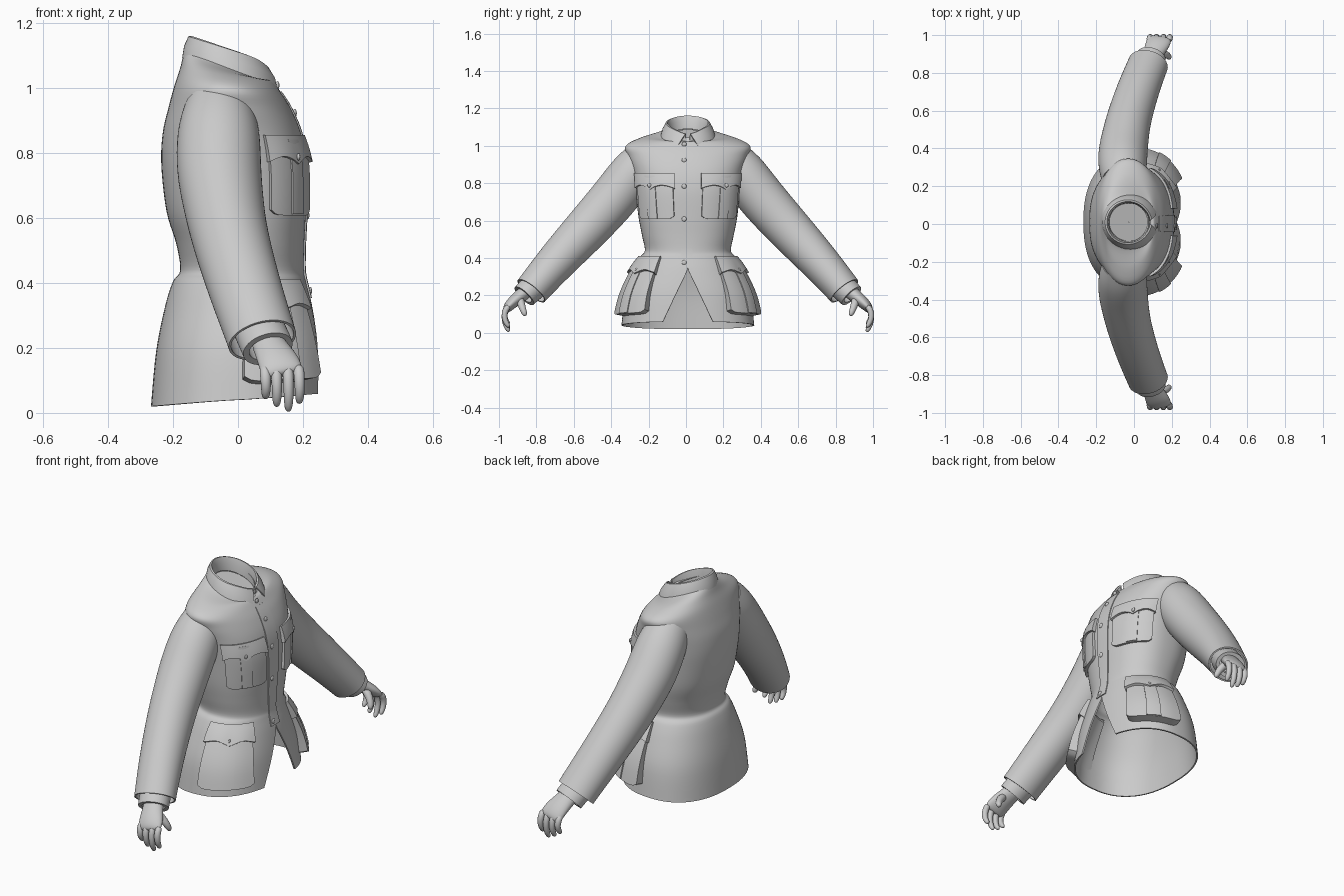
import bpy, math
from mathutils import Vector

if "Cube" in bpy.data.objects:
    bpy.data.objects.remove(bpy.data.objects["Cube"])

CY = 0.01  # symmetry plane of the garment

# torso sections: z, back x, front x, half width, roundness, front tilt
ROWS = [(.04, -.268, .258, .355, 2.35, .02), (.20, -.252, .247, .335, 2.3, .01),
        (.33, -.224, .228, .29, 2.2, 0), (.405, -.200, .210, .254, 2.2, 0),
        (.44, -.178, .204, .230, 2.2, 0), (.52, -.19, .205, .245, 2.3, 0),
        (.62, -.220, .210, .264, 2.4, 0), (.76, -.236, .212, .280, 2.45, 0),
        (.86, -.232, .195, .297, 2.4, 0), (.94, -.214, .162, .322, 2.25, 0),
        (1.0, -.195, .13, .332, 2.1, -.01), (1.042, -.178, .105, .25, 2, -.02),
        (1.065, -.165, .09, .14, 2, -.045), (1.09, -.145, .078, .108, 2, -.045)]


def catmull(seq, t):
    i = min(int(t), len(seq) - 2)
    f = t - i
    p = [seq[max(0, min(len(seq) - 1, i + k))] for k in (-1, 0, 1, 2)]
    return [.5 * (2 * b + (c - a) * f + (2 * a - 5 * b + 4 * c - d) * f * f
            + (3 * b - a - 3 * c + d) * f ** 3) for a, b, c, d in zip(*p)]


def t_of(z):
    for i in range(len(ROWS) - 1):
        if z <= ROWS[i + 1][0]:
            return max(0, i + (z - ROWS[i][0]) / (ROWS[i + 1][0] - ROWS[i][0]))
    return len(ROWS) - 1


def surf(th, t, off=0):
    z, xb, xf, w, n, tilt = catmull(ROWS, t)
    c, s = math.cos(th), math.sin(th)
    ax = (xf - xb) / 2
    pw = lambda q: math.copysign(abs(q) ** (2 / n), q)
    nrm = Vector((c * w, s * ax, 0)).normalized() * off
    return Vector(((xb + xf) / 2 + ax * pw(c), w * pw(s), z + tilt * c)) + nrm


def theta(y, t):
    w, n = catmull(ROWS, t)[3:5]
    return math.copysign(math.asin(min(1, abs(y) / w) ** (n / 2)), y)


def grid(name, rows, closed=False, thick=0, subsurf=0, mirror=False, caps=False, angle=40):
    m = len(rows[0])
    verts = [p for r in rows for p in r]
    faces = [(r * m + c, r * m + (c + 1) % m, (r + 1) * m + (c + 1) % m, (r + 1) * m + c)
             for r in range(len(rows) - 1) for c in range(m if closed else m - 1)]
    if caps:
        faces += [tuple(range(m))[::-1], tuple(range(len(verts) - m, len(verts)))]
    me = bpy.data.meshes.new(name)
    me.from_pydata(verts, [], faces)
    ob = bpy.data.objects.new(name, me)
    bpy.context.collection.objects.link(ob)
    ob.location.y = CY
    if subsurf:
        ob.modifiers.new("smooth", 'SUBSURF').levels = subsurf
    if thick:
        so = ob.modifiers.new("thickness", 'SOLIDIFY')
        so.thickness, so.offset = thick, -1
    if mirror:
        mi = ob.modifiers.new("mirror", 'MIRROR')
        mi.use_axis = (False, True, False)
        mi.use_mirror_merge = False
    finish(ob, angle)
    return ob


def finish(ob, angle=40):
    bpy.ops.object.select_all(action='DESELECT')
    ob.select_set(True)
    bpy.context.view_layer.objects.active = ob
    bpy.ops.object.convert(target='MESH')
    bpy.ops.object.shade_smooth_by_angle(angle=math.radians(angle))


def loft(name, secs, sides=16, **kw):
    # each section: x, y, z, radius along x, radius across
    rows = []
    for i, s in enumerate(secs):
        t = (Vector(secs[min(i + 1, len(secs) - 1)][:3]) - Vector(secs[max(i - 1, 0)][:3])).normalized()
        u = Vector((1, 0, 0))
        u = (u - t * u.dot(t)).normalized()
        v = t.cross(u)
        rows.append([Vector(s[:3]) + u * s[3] * math.cos(a) + v * s[4] * math.sin(a)
                     for a in (2 * math.pi * k / sides for k in range(sides))])
    return grid(name, rows, closed=True, mirror=True, **kw)


def panel(name, a0, a1, z0, z1, off0, off1, low=lambda u: 0, mirror=True, nu=16, nv=10):
    # patch lying on the torso surface, offsets given at bottom and top
    rows = []
    for j in range(nv + 1):
        v = j / nv
        row = []
        for i in range(nu + 1):
            u = i / nu
            zb = z0 + low(u)
            row.append(surf(a0 + (a1 - a0) * u, t_of(zb + (z1 - zb) * v), off0 + (off1 - off0) * v))
        rows.append(row)
    return grid(name, rows, thick=max(off0, off1) + .004, mirror=mirror)


def button(name, x, y, z, r):
    bpy.ops.mesh.primitive_uv_sphere_add(segments=16, ring_count=8, radius=r, location=(x, y, z))
    bpy.context.object.name = name
    bpy.context.object.scale.x = .5
    finish(bpy.context.object)


# jacket body with an inverted V opening in the skirt front
body = []
for j in range(66):
    t = (len(ROWS) - 1) * j / 65
    gap = max(0, .125 * (.34 - catmull(ROWS, t)[0]) / .28)
    a = theta(gap, t)
    body.append([surf(a + (2 * math.pi - 2 * a) * i / 72, t) for i in range(73)])
grid("jacket_body", body, thick=.008, angle=50)

# front placket strip and buttons
t = t_of(.7)
panel("front_placket", theta(-.05, t), theta(.035, t), .35, 1.0, .005, .004, mirror=False, nv=30)
for z in (.37, .61, .78, .92, 1.02):
    p = surf(0, t_of(z), .004)
    button("front_button", p.x, -.01, p.z, .013)

# pockets: bag with rounded lower corners, centre pleat, pointed flap
corner = lambda u: .015 * abs(2 * u - 1) ** 10
point = lambda u: .018 * abs(math.sin(2 * math.pi * u)) + .006 * abs(2 * u - 1)
R = math.radians
for part, a0, a1, z0, z1, zf, o0, o1 in (("chest", R(12), R(66), .61, .84, .765, .015, .010),
                                         ("hip", R(34), R(87), .105, .395, .315, .045, .012)):
    mid, wd = (a0 + a1) / 2, (a1 - a0) * .13
    panel(part + "_pocket", a0, a1, z0, z1, o0, o1, corner)
    panel(part + "_pocket_pleat", mid - wd, mid + wd, z0 + .003, z1, o0 + .006, o1 + .005)
    panel(part + "_pocket_flap", a0 - .03, a1 + .03, zf, z1 + .015,
          o1 + (.012 if part == "chest" else .022), o1 + .002, point)
    for s in (1, -1):
        p = surf(mid, t_of(zf + .02), o1 + .012)
        button(part + "_pocket_button", p.x, CY + s * p.y, p.z, .011)

# folded collar with long front points
# profile: centre x, x radius, y radius, z, tilt, front gap, point drop
prof = [(-.022, .150, .146, 1.052, -.042, .40, .028), (-.026, .140, .136, 1.088, -.042, .26, .02),
        (-.032, .121, .118, 1.121, -.038, .12, .02), (-.032, .112, .109, 1.123, -.038, .10, .02),
        (-.030, .104, .102, 1.09, -.042, .08, .02), (-.028, .103, .100, 1.045, -.045, .06, .01)]
grid("collar", [[Vector((cx + (ax + dr * .3 * max(0, math.cos(a)) ** 6) * math.cos(a), ay * math.sin(a),
                         z + ti * math.cos(a) - dr * max(0, math.cos(a)) ** 6))
                 for a in (g + (2 * math.pi - 2 * g) * i / 48 for i in range(49))]
                for cx, ax, ay, z, ti, g, dr in prof], thick=.008)

# lining that closes the neck opening
grid("neck_lining", [[Vector((-.028 + r * math.cos(a), r * math.sin(a), 1.04 - .45 * r * math.cos(a)))
                      for a in (2 * math.pi * i / 32 for i in range(32))] for r in (.105, .05, .001)],
     closed=True)

# sleeves and inner cuffs
loft("sleeve", [(-.06, .22, .93, .11, .115), (-.06, .285, .865, .132, .130),
                (-.060, .37, .748, .134, .132), (-.045, .46, .645, .127, .128),
                (-.027, .55, .545, .121, .123), (.02, .70, .385, .115, .109),
                (.068, .82, .245, .110, .096), (.075, .837, .224, .110, .095)],
     subsurf=2, thick=.008)
loft("inner_cuff", [(.06, .80, .268, .080, .074), (.085, .858, .215, .082, .072),
                    (.092, .875, .197, .081, .070)], subsurf=2, thick=.02)

# hands: palm, four curled fingers, thumb
loft("palm", [(.08, .845, .24, .05, .042), (.10, .89, .20, .055, .038),
              (.122, .935, .165, .066, .034), (.135, .966, .132, .068, .027),
              (.14, .975, .115, .057, .014)], sides=12, subsurf=2, caps=True)
for x, drop in ((.082, .045), (.116, .02), (.152, .005), (.186, .03)):
    k = (.125 - drop) / .12
    loft("finger", [(x, .955, .145, .017, .017), (x + .002, .976, .125, .019, .019),
                    (x + .004, .983, .125 - .045 * k, .0175, .017),
                    (x + .004, .975, .125 - .085 * k, .016, .016),
                    (x + .003, .960, .125 - .112 * k, .013, .013),
                    (x + .003, .955, .125 - .12 * k, .006, .006)], sides=8, subsurf=1, caps=True)
loft("thumb", [(.125, .90, .19, .024, .024), (.160, .892, .155, .023, .023),
               (.180, .882, .125, .019, .019), (.187, .872, .10, .016, .016),
               (.188, .868, .09, .007, .007)], sides=8, subsurf=1, caps=True)
